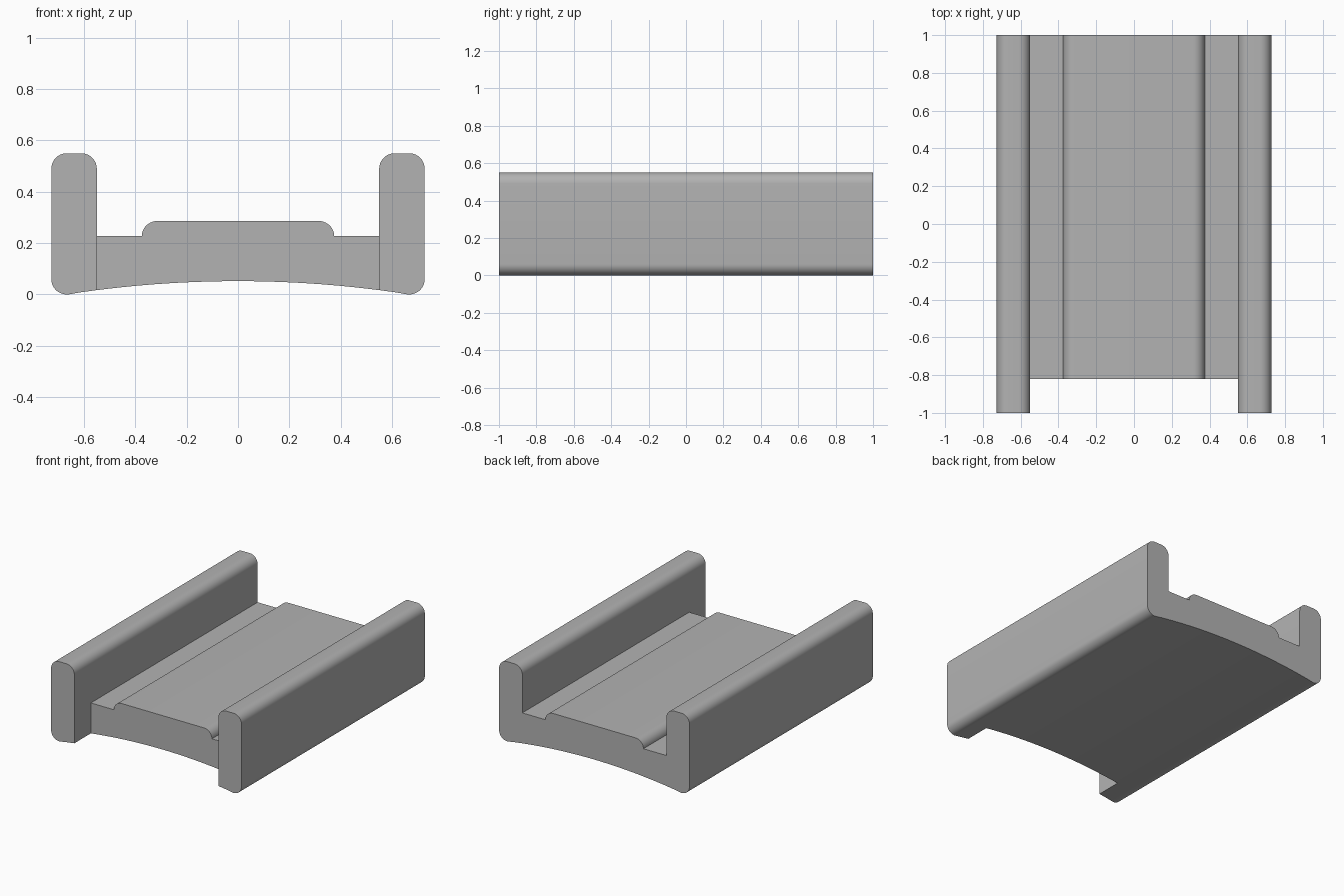
import bpy, bmesh
from math import sin, cos, asin, pi, radians

if "Cube" in bpy.data.objects:
    bpy.data.objects.remove(bpy.data.objects["Cube"])

INNER, OUTER, HEIGHT = 0.55, 0.727, 0.55   # side rails
FLOOR, RAISED, RAISED_HALF = 0.227, 0.286, 0.375
R = 0.06                                   # edge rounding
CROWN, ARCH_R = 0.052, 4.34                # curved underside
BACK, FRONT, NOTCH = 1.0, -1.0, -0.82


def arc(cx, cz, start, end, steps=10):
    angles = [start + (end - start) * i / steps for i in range(steps + 1)]
    return [(cx + R * cos(a), cz + R * sin(a)) for a in angles]


def underside(x):
    return x, CROWN - ARCH_R + (ARCH_R ** 2 - x * x) ** 0.5


def mirrored(points):
    return [(-x, z) for x, z in reversed(points)]


# Rail section: curved foot, rounded outer corner and rounded top
foot_x = OUTER - R
tilt = asin(foot_x / ARCH_R)
rail = [underside(INNER), underside((INNER + foot_x) / 2)]
rail += arc(foot_x, R, -pi / 2 - tilt, 0)
rail += arc(foot_x, HEIGHT - R, 0, pi / 2)
rail += arc(INNER + R, HEIGHT - R, pi / 2, pi)
rail.append((INNER, FLOOR))

# Deck section: arched underside and raised centre panel
panel_edge = arc(RAISED_HALF - R, RAISED - R, 0, pi / 2)
deck = [underside(INNER * i / 10) for i in range(-10, 11)]
deck += [(INNER, FLOOR), (RAISED_HALF, FLOOR)] + panel_edge
deck += mirrored(panel_edge) + [(-RAISED_HALF, FLOOR), (-INNER, FLOOR)]

bm = bmesh.new()
for section in (rail, deck, mirrored(rail)):
    bm.faces.new([bm.verts.new((x, BACK, z)) for x, z in section])
bmesh.ops.remove_doubles(bm, verts=bm.verts, dist=0.0005)


def extrude(faces, y):
    result = bmesh.ops.extrude_face_region(bm, geom=faces)["geom"]
    for v in result:
        if isinstance(v, bmesh.types.BMVert):
            v.co.y = y
    return [f for f in result if isinstance(f, bmesh.types.BMFace)]


# Whole section first, then only the rails run on past the deck
ends = extrude(list(bm.faces), NOTCH)
extrude([f for f in ends if abs(f.calc_center_median().x) > INNER], FRONT)

# Merge the back into one flat face and clean up coplanar strips
bmesh.ops.recalc_face_normals(bm, faces=bm.faces)
bmesh.ops.dissolve_limit(bm, angle_limit=radians(0.1),
                         verts=bm.verts, edges=bm.edges)

mesh = bpy.data.meshes.new("channel_block")
bm.to_mesh(mesh)
bm.free()
block = bpy.data.objects.new("channel_block", mesh)
bpy.context.collection.objects.link(block)

# Plain grey
grey = bpy.data.materials.new("plain_grey")
grey.use_nodes = True
colour = (0.45, 0.45, 0.45, 1)
grey.diffuse_color = colour
grey.node_tree.nodes["Principled BSDF"].inputs["Base Color"].default_value = colour
mesh.materials.append(grey)

bpy.context.view_layer.objects.active = block
block.select_set(True)
bpy.ops.object.shade_smooth_by_angle(angle=radians(30))
